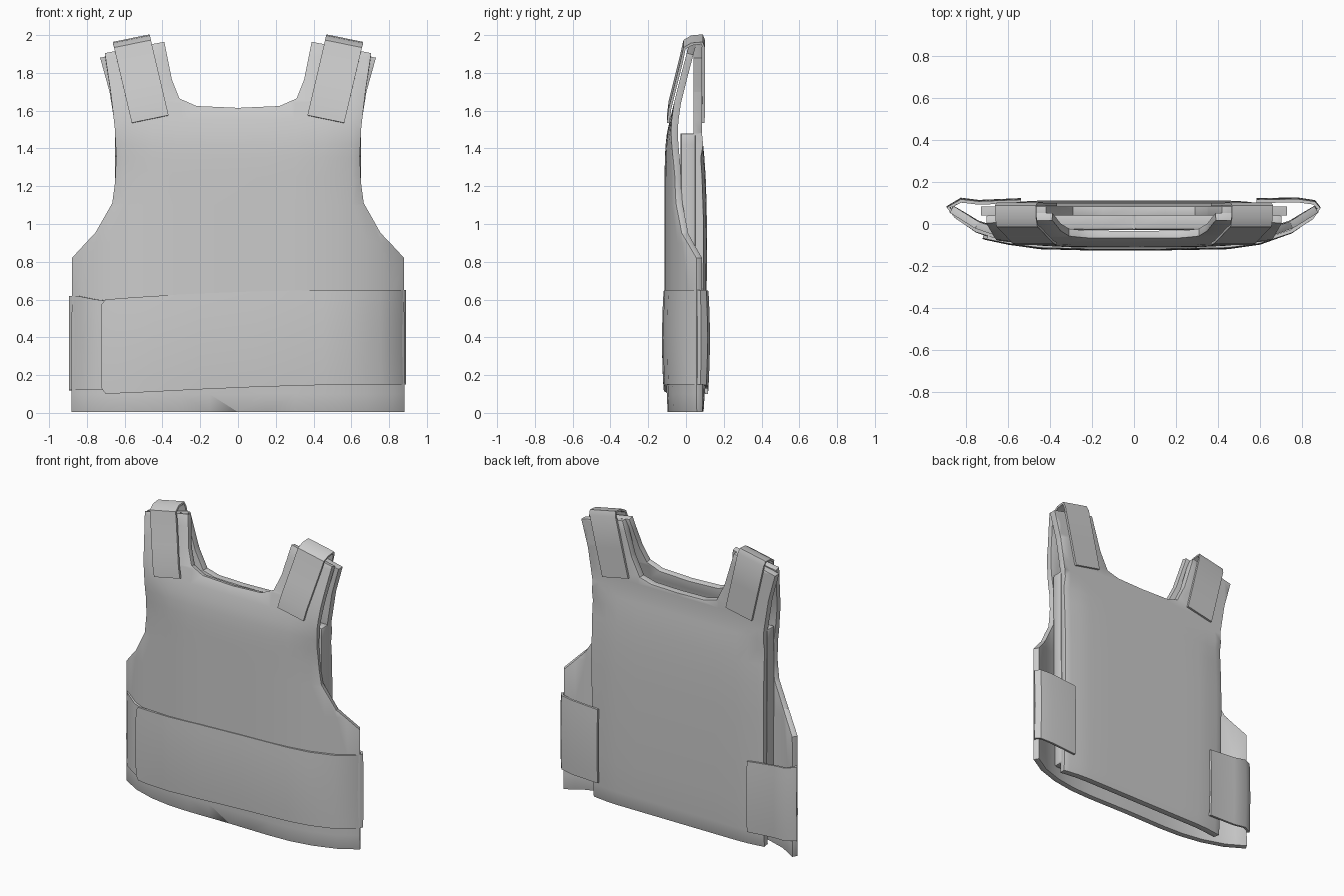
import bpy, bmesh
from mathutils import Vector

if "Cube" in bpy.data.objects:
    bpy.data.objects.remove(bpy.data.objects["Cube"])


def lerp(table, v):
    """Piecewise linear lookup."""
    if v <= table[0][0]:
        return table[0][1]
    for (a, p), (b, q) in zip(table, table[1:]):
        if v <= b:
            return p + (q - p) * (v - a) / (b - a)
    return table[-1][1]


def finish(bm, name, thick, bevel=0.0):
    bmesh.ops.recalc_face_normals(bm, faces=bm.faces)
    me = bpy.data.meshes.new(name)
    bm.to_mesh(me)
    bm.free()
    ob = bpy.data.objects.new(name, me)
    bpy.context.collection.objects.link(ob)
    bpy.ops.object.select_all(action='DESELECT')
    ob.select_set(True)
    bpy.context.view_layer.objects.active = ob
    if thick:
        m = ob.modifiers.new("thickness", 'SOLIDIFY')
        m.thickness, m.offset = thick, 0
        bpy.ops.object.modifier_apply(modifier=m.name)
    if bevel:
        m = ob.modifiers.new("soft_edge", 'BEVEL')
        m.width, m.segments = bevel, 2
        m.limit_method, m.angle_limit = 'ANGLE', 0.9
        bpy.ops.object.modifier_apply(modifier=m.name)
    bpy.ops.object.shade_smooth_by_angle(angle=0.7)
    return ob


def panel(name, half, depth, thick, bevel):
    """Mirrored outline, cut into a grid and bent to y = depth(x, z)."""
    pts = half + [(-x, z) for x, z in reversed(half) if x > 0]
    bm = bmesh.new()
    bm.faces.new([bm.verts.new((x, 0, z)) for x, z in pts])
    xs = [s * v for v in (0.15, 0.3, 0.45, 0.53, 0.6, 0.68, 0.75, 0.81) for s in (-1, 1)] + [0]
    zs = [0.1, 0.3, 0.6, 0.9, 1.1, 1.25, 1.35, 1.42, 1.48, 1.55, 1.64, 1.73, 1.81, 1.88]
    cuts = [((x, 0, 0), (1, 0, 0)) for x in xs] + [((0, 0, z), (0, 0, 1)) for z in zs]
    for co, no in cuts:
        bmesh.ops.bisect_plane(bm, geom=bm.verts[:] + bm.edges[:] + bm.faces[:],
                               plane_co=co, plane_no=no)
    for v in bm.verts:
        v.co.y = depth(v.co.x, v.co.z)
    return finish(bm, name, thick, bevel)


def ribbon(name, rails, thick, bulge=0.0, n=6):
    """Strip between pairs of points, bulging away from y = 0."""
    bm = bmesh.new()
    rows = []
    for p, q in rails:
        row = []
        for i in range(n + 1):
            t = i / n
            c = Vector(p).lerp(Vector(q), t)
            c.y *= 1 + bulge * 4 * t * (1 - t)
            row.append(bm.verts.new(c))
        rows.append(row)
    for a, b in zip(rows, rows[1:]):
        for i in range(n):
            bm.faces.new((a[i], a[i + 1], b[i + 1], b[i]))
    return finish(bm, name, thick)


# Front panel: wide side wings wrapping backwards, shoulders leaning back
FX = [(0, -.095), (.3, -.093), (.45, -.084), (.6, -.057), (.75, -.005), (.87, .07)]
FZ = [(1.35, -.09), (1.48, -.075), (1.64, -.045), (1.8, -.005), (1.95, .035)]


def front_depth(x, z):
    k = min(max((z - 1.3) / 0.3, 0), 1)
    y = lerp(FX, abs(x)) + 0.02 * max(0, 1 - z / 0.3) * (1 - abs(x))
    return y * (1 - k) + lerp(FZ, z) * k


panel("front_panel",
      [(0, .005), (.872, .005), (.87, .82), (.75, .95), (.7, 1.04), (.66, 1.11), (.645, 1.22),
       (.64, 1.36), (.65, 1.5), (.675, 1.7), (.705, 1.9), (.39, 1.96), (.35, 1.76),
       (.31, 1.66), (.22, 1.62), (0, 1.61)], front_depth, 0.036, 0.008)

# Back panel: narrower and nearly flat
BZ = [(0, .07), (.2, .083), (1, .09), (1.3, .08), (1.48, .062), (1.9, .062)]


def back_depth(x, z):
    return lerp(BZ, z) - 0.02 * max(0, (abs(x) - 0.5) / 0.15) * (z < 1.4)


panel("back_panel",
      [(0, .01), (.64, .01), (.645, 1.0), (.645, 1.48), (.68, 1.7), (.73, 1.88), (.42, 1.95),
       (.35, 1.72), (.29, 1.6), (.2, 1.575), (0, 1.57)], back_depth, 0.045, 0.012)

# Inner pad between the panels
panel("inner_pad", [(0, .08), (.64, .08), (.65, 1.0), (.65, 1.48), (0, 1.48)],
      lambda x, z: 0.012, 0.08, 0.012)

# Shoulder flaps folded over both panels
flap = [(-.094, 1.555), (-.085, 1.63), (-.055, 1.75), (-.025, 1.87), (-.008, 1.95),
        (.03, 1.972), (.085, 1.978), (.095, 1.95), (.094, 1.75), (.092, 1.555)]
for side, s in (("left", -1), ("right", 1)):
    rails = []
    for y, z in flap:
        x = 0.465 + (z - 1.555) * 0.235
        rails.append(((s * (x - .0975), y, z + .02), (s * (x + .0975), y, z - .02)))
    ribbon("shoulder_flap_" + side, rails, 0.014)


def band(name, path):
    """Path entries: x, y, bottom z, top z."""
    ribbon(name, [((x, y, a), (x, y, b)) for x, y, a, b in path], 0.016, 0.07, 8)


# Wide waist band across the front, round the right side to the back
band("waist_band",
     [(-.72, -.06, .13, .575), (-.7, -.065, .102, .60), (-.6, -.085, .105, .608),
      (-.45, -.105, .112, .618), (-.2, -.111, .125, .632), (.1, -.111, .138, .643),
      (.45, -.105, .148, .65), (.6, -.085, .15, .65), (.75, -.035, .15, .65),
      (.85, .03, .15, .65), (.882, .075, .15, .65), (.86, .1, .148, .65),
      (.78, .111, .14, .645), (.585, .108, .13, .63)])

# Short side band on the left, tucked under the front band
band("side_band",
     [(-.66, -.06, .12, .59), (-.75, -.032, .12, .6), (-.85, .035, .12, .62),
      (-.886, .078, .12, .62), (-.825, .11, .115, .61), (-.74, .1, .11, .6),
      (-.54, .108, .1, .58)])
